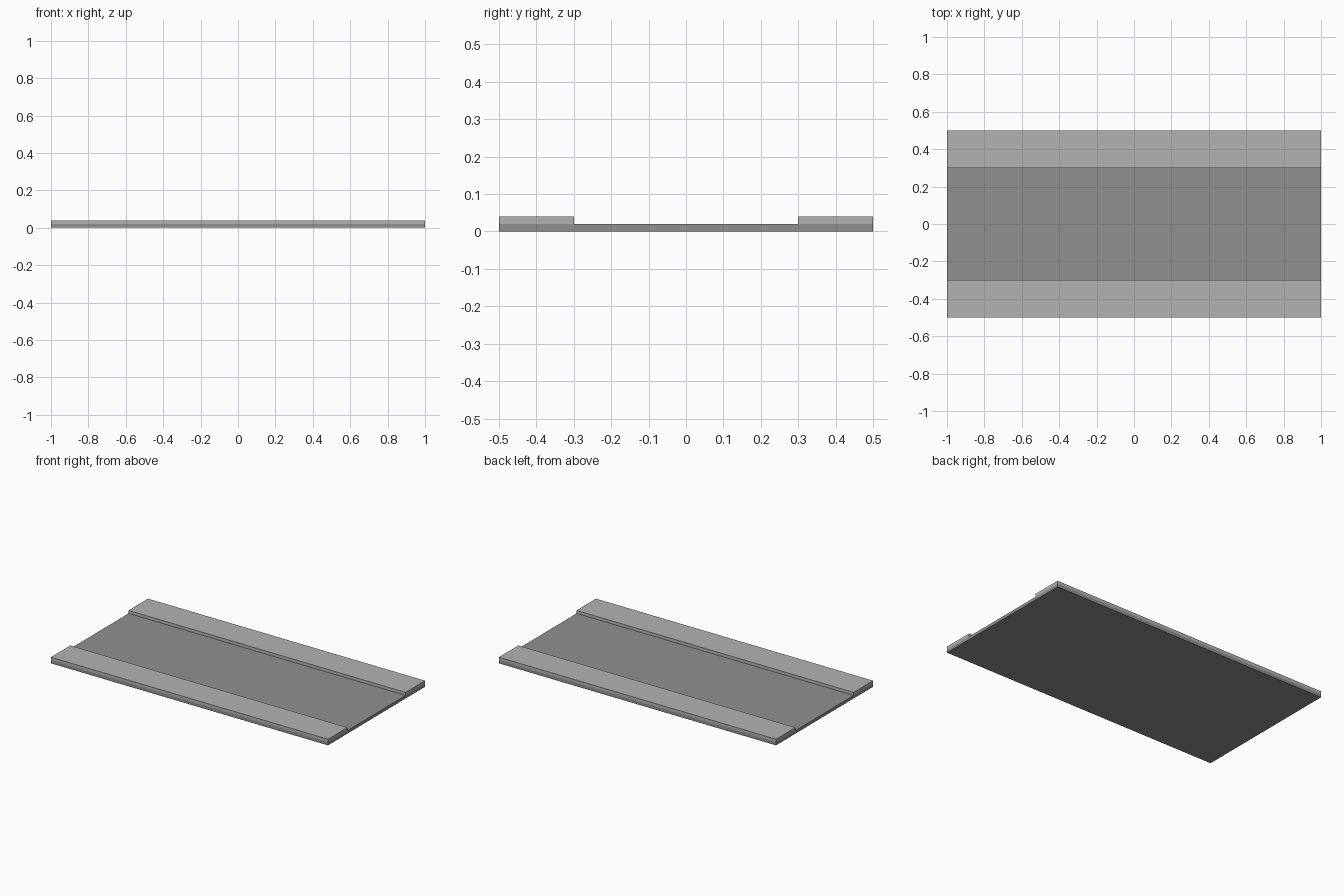
import bpy

if "Cube" in bpy.data.objects:
    bpy.data.objects.remove(bpy.data.objects["Cube"])


def grey(name, value):
    mat = bpy.data.materials.new(name)
    mat.diffuse_color = (value, value, value, 1)
    mat.use_nodes = True
    mat.node_tree.nodes["Principled BSDF"].inputs["Base Color"].default_value = mat.diffuse_color
    return mat


def box(name, size, centre, mat):
    bpy.ops.mesh.primitive_cube_add(size=1, location=centre)
    obj = bpy.context.object
    obj.name = name
    obj.scale = size
    bpy.ops.object.transform_apply(location=False, rotation=False, scale=True)
    obj.data.materials.append(mat)
    return obj


asphalt = grey("asphalt", 0.28)
paving = grey("paving", 0.45)

# Road slab across the full tile
box("road_slab", (2, 1, 0.02), (0, 0, 0.01), asphalt)

# Raised pavement along each long edge
for side, label in ((-1, "front"), (1, "back")):
    box(f"{label}_pavement", (2, 0.2, 0.02), (0, side * 0.4, 0.03), paving)
